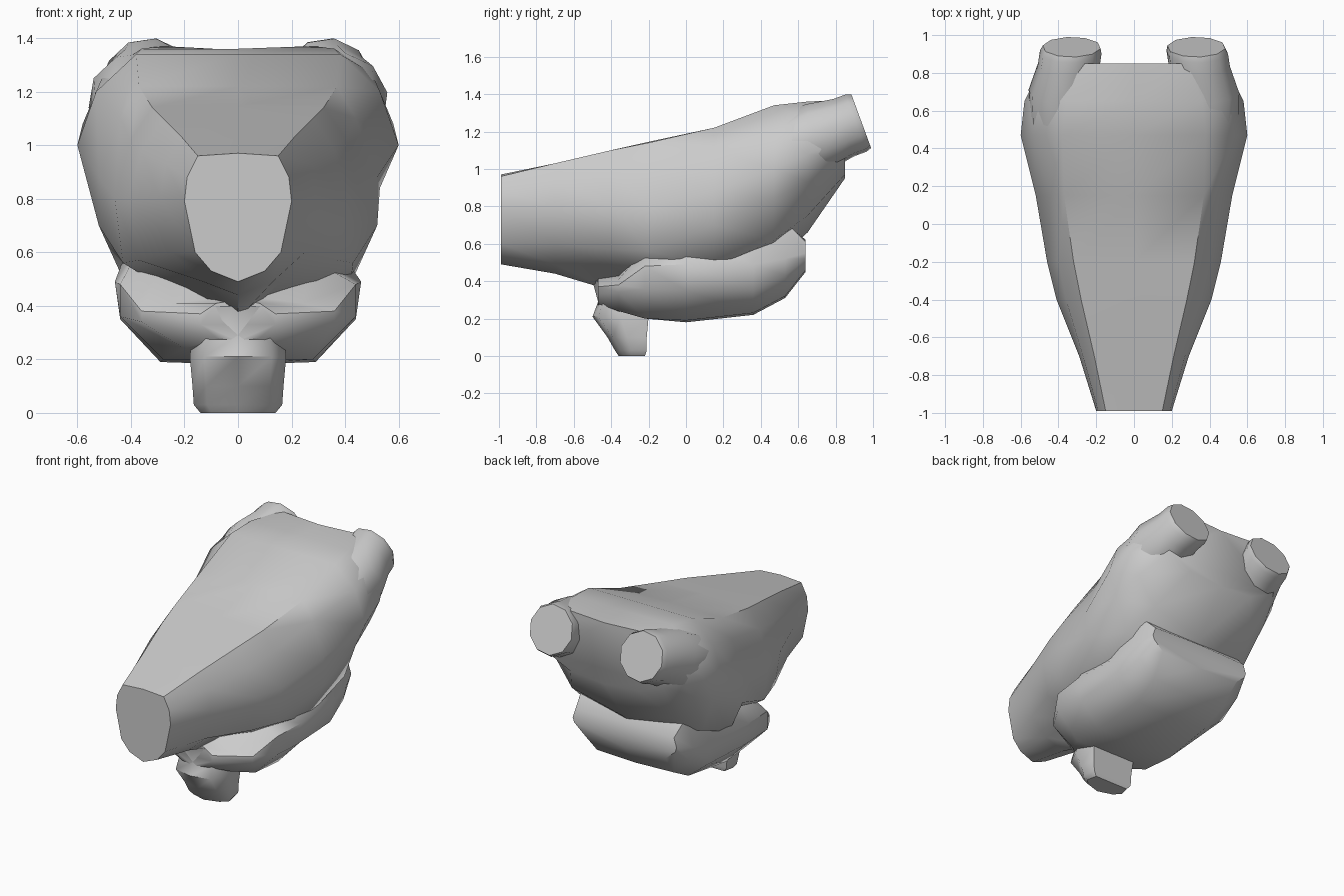
import bpy, bmesh, math
from mathutils import Vector


def finish(name, bm, angle=50):
    bmesh.ops.remove_doubles(bm, verts=bm.verts, dist=0.0005)
    bmesh.ops.recalc_face_normals(bm, faces=bm.faces)
    me = bpy.data.meshes.new(name)
    bm.to_mesh(me)
    bm.free()
    ob = bpy.data.objects.new(name, me)
    bpy.context.collection.objects.link(ob)
    bpy.ops.object.select_all(action='DESELECT')
    ob.select_set(True)
    bpy.context.view_layer.objects.active = ob
    bpy.ops.object.shade_smooth_by_angle(angle=math.radians(angle))
    return ob


def loft(name, rings, angle=50):
    bm = bmesh.new()
    loops = [[bm.verts.new(p) for p in r] for r in rings]
    n = len(loops[0])
    for a, b in zip(loops, loops[1:]):
        for i in range(n):
            j = (i + 1) % n
            bm.faces.new((a[i], a[j], b[j], b[i]))
    bm.faces.new(loops[0])
    bm.faces.new(loops[-1])
    return finish(name, bm, angle)


def section(y, top, bottom, half):
    # symmetric cross-section: top centre, right side, bottom centre, left side
    right = [(x, y, z) for x, z in half]
    left = [(-x, y, z) for x, z in reversed(half)]
    return [(0, y, top)] + right + [(0, y, bottom)] + left


# upper body, from narrow nose to broad rear shoulders
upper = [
    (-0.99, 0.97, 0.49, [(.15, .96), (.19, .88), (.20, .79), (.16, .60), (.10, .53)]),
    (-0.70, 1.03, 0.44, [(.21, 1.03), (.27, .93), (.29, .80), (.25, .60), (.13, .49)]),
    (-0.40, 1.10, 0.35, [(.28, 1.10), (.36, .98), (.41, .80), (.37, .57), (.15, .48)]),
    (-0.20, 1.145, 0.33, [(.32, 1.14), (.40, 1.02), (.46, .80), (.43, .56), (.25, .45)]),
    (0.15, 1.22, 0.40, [(.37, 1.22), (.44, 1.10), (.52, .88), (.52, .70), (.42, .48)]),
    (0.47, 1.34, 0.50, [(.38, 1.34), (.53, 1.20), (.60, 1.0), (.53, .84), (.45, .62)]),
    (0.65, 1.36, 0.66, [(.36, 1.36), (.50, 1.27), (.58, 1.08), (.51, .93), (.38, .75)]),
    (0.85, 1.355, 0.95, [(.28, 1.37), (.42, 1.29), (.48, 1.15), (.42, 1.05), (.25, .97)]),
]
loft("upper_body", [section(*s) for s in upper])

# lower body under the overhang
lower = [
    (-0.47, 0.42, 0.27, [(.08, .41), (.14, .37), (.14, .33), (.08, .28)]),
    (-0.36, 0.44, 0.23, [(.24, .41), (.36, .38), (.36, .34), (.20, .24)]),
    (-0.22, 0.60, 0.20, [(.28, .57), (.44, .48), (.44, .36), (.28, .20)]),
    (0.00, 0.65, 0.18, [(.35, .65), (.46, .49), (.44, .35), (.29, .19)]),
    (0.36, 0.70, 0.22, [(.38, .70), (.44, .49), (.42, .35), (.27, .23)]),
    (0.53, 0.72, 0.31, [(.38, .72), (.42, .52), (.40, .43), (.28, .32)]),
    (0.64, 0.62, 0.45, [(.36, .61), (.38, .55), (.37, .52), (.30, .46)]),
]
loft("lower_body", [section(*s) for s in lower])

# stub at the bottom: z, half width, front y, back y
stub = [(0.0, .14, -.36, -.22), (.03, .165, -.38, -.21), (.10, .17, -.42, -.21),
        (.21, .18, -.50, -.20), (.29, .17, -.47, -.20), (.40, .12, -.50, -.20)]
rings = []
for z, w, f, b in stub:
    m = (f + b) / 2
    rings.append([(0, f, z), (w * .7, f + .03, z), (w, m, z), (w * .9, b, z),
                  (-w * .9, b, z), (-w, m, z), (-w * .7, f + .03, z)])
loft("bottom_stub", rings)

# pair of blunt knobs on the rear shoulders
axis = Vector((0, 0.94, 0.345)).normalized()
up = Vector((0, -axis.z, axis.y))
for side, name in ((1, "right_knob"), (-1, "left_knob")):
    rings = []
    for t, r, x in ((-.46, .17, .38), (-.25, .19, .37), (-.10, .165, .345),
                    (-.03, .165, .335), (0, .155, .33)):
        c = Vector((side * x, 0.937, 1.255)) + axis * t
        rings.append([c + Vector((r * math.cos(a), 0, 0)) + up * r * math.sin(a)
                      for a in (i * math.tau / 10 + math.tau / 20 * 0.5 for i in range(10))])
    loft(name, rings)
